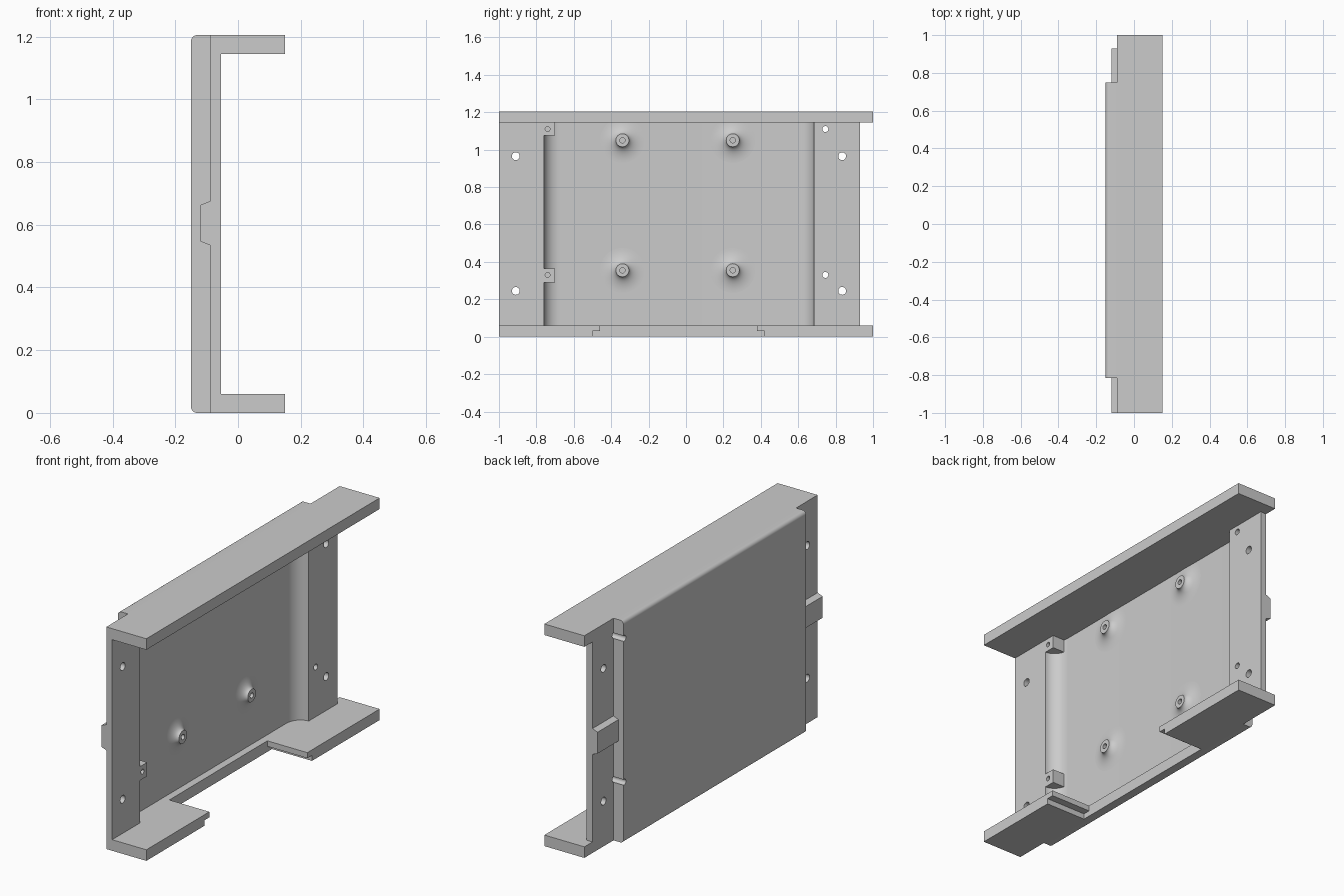
import bpy, bmesh, math
from mathutils import Vector

cube = bpy.data.objects.get("Cube")
if cube:
    bpy.data.objects.remove(cube, do_unlink=True)

grey = bpy.data.materials.new("light_grey")
grey.use_nodes = True
grey.diffuse_color = (0.6, 0.6, 0.6, 1)
grey.node_tree.nodes["Principled BSDF"].inputs["Base Color"].default_value = (0.6, 0.6, 0.6, 1)

HEIGHT, SHEET = 1.205, 0.06          # overall height, flange thickness
BACK, REAR, FACE, FRONT = -0.15, -0.09, -0.055, 0.15   # x levels
FLOOR = -0.13                        # x of the recessed floor


def finish(name, bm):
    bmesh.ops.recalc_face_normals(bm, faces=bm.faces)
    mesh = bpy.data.meshes.new(name)
    bm.to_mesh(mesh)
    bm.free()
    obj = bpy.data.objects.new(name, mesh)
    bpy.context.collection.objects.link(obj)
    mesh.materials.append(grey)
    return obj


def prism(name, points, axis, low, high):
    """Extrude a 2D outline along an axis (the outline uses the other two)."""
    bm = bmesh.new()
    verts = []
    for a, b in points:
        co = [a, b]
        co.insert(axis, low)
        verts.append(bm.verts.new(co))
    face = bm.faces.new(verts)
    ext = bmesh.ops.extrude_face_region(bm, geom=[face])["geom"]
    move = Vector((0, 0, 0))
    move[axis] = high - low
    bmesh.ops.translate(bm, vec=move, verts=[v for v in ext if isinstance(v, bmesh.types.BMVert)])
    return finish(name, bm)


def box(name, xs, ys, zs):
    (x0, x1), (y0, y1) = xs, ys
    return prism(name, [(x0, y0), (x1, y0), (x1, y1), (x0, y1)], 2, *zs)


def rod(name, y, z, radius, x0, x1):
    ring = [(y + radius * math.cos(i * math.tau / 24), z + radius * math.sin(i * math.tau / 24))
            for i in range(24)]
    return prism(name, ring, 0, x0, x1)


def combine(target, other, operation):
    mod = target.modifiers.new("combine", "BOOLEAN")
    mod.operation, mod.solver, mod.object = operation, "EXACT", other
    bpy.context.view_layer.objects.active = target
    bpy.ops.object.modifier_apply(modifier=mod.name)
    bpy.data.objects.remove(other, do_unlink=True)


def arc(cx, cy, rx, ry, start, end, steps=12):
    return [(cx + rx * math.cos(math.radians(start + (end - start) * i / steps)),
             cy + ry * math.sin(math.radians(start + (end - start) * i / steps)))
            for i in range(steps + 1)]


def smooth(obj):
    bpy.ops.object.select_all(action="DESELECT")
    obj.select_set(True)
    bpy.context.view_layer.objects.active = obj
    bpy.ops.object.shade_smooth_by_angle(angle=math.radians(30))


# Raised back block with rounded long edges
R = 0.02
outline = [(FACE, 0), (FACE, HEIGHT)]
outline += arc(BACK + R, HEIGHT - R, R, R, 90, 180, 6)
outline += arc(BACK + R, R, R, R, 180, 270, 6)
chassis = prism("chassis", outline, 1, -0.815, 0.75)

# End plates and the two long flanges
combine(chassis, box("plate", (REAR, FACE), (-1, 0.93), (0, HEIGHT)), "UNION")
for z in (0, HEIGHT - SHEET):
    combine(chassis, box("flange", (REAR, FRONT), (-1, 1), (z, z + SHEET)), "UNION")

# Recess with curved ends
depth, run = FACE - FLOOR, 0.085
recess = [(FRONT + 0.1, -0.76)]
recess += arc(FACE, -0.76 + run, depth, run, 270, 180)
recess += arc(FACE, 0.685 - run, depth, run, 180, 90)
recess += [(FRONT + 0.1, 0.685)]
combine(chassis, prism("recess", recess, 2, SHEET, HEIGHT - SHEET), "DIFFERENCE")

# Stepped opening in the bottom flange
for ys, top in (((-0.46, 0.38), 0.1), ((-0.5, 0.42), 0.03)):
    combine(chassis, box("opening", (REAR, FRONT + 0.1), ys, (-0.1, top)), "DIFFERENCE")

# Screw blocks in the recess, each with a blind hole
for zs in ((0.29, 0.365), (1.075, HEIGHT - SHEET)):
    combine(chassis, box("block", (FLOOR - 0.01, FACE), (-0.77, -0.7), zs), "UNION")
for z in (0.33, 1.11):
    combine(chassis, rod("block_hole", -0.74, z, 0.013, -0.11, 0), "DIFFERENCE")
    combine(chassis, rod("edge_hole", 0.745, z, 0.016, -0.2, 0), "DIFFERENCE")

# Mounting holes through the end plates
for y in (-0.91, 0.835):
    for z in (0.245, 0.965):
        combine(chassis, rod("mount_hole", y, z, 0.021, -0.2, 0), "DIFFERENCE")
smooth(chassis)

# Chamfered locating tabs behind the end plates
tab = [(REAR, 0.535), (-0.12, 0.547), (-0.12, 0.663), (REAR, 0.675)]
for name, y0, y1 in (("front_tab", -1, -0.815), ("rear_tab", 0.75, 0.93)):
    prism(name, tab, 1, y0, y1)


# Flared standoffs with blind holes on the recess floor
def standoff(name, y, z):
    bm = bmesh.new()
    tip, flare, rise, hole = 0.035, 0.085, 0.038, 0.014
    profile = [(0, 0.01), (hole, 0.01), (hole, rise)]
    for i in range(12, -1, -1):
        t = math.radians(90 * i / 12)
        profile.append((tip + flare * (1 - math.sin(t)), rise * (1 - math.cos(t))))
    verts = [bm.verts.new((FLOOR + h, y + r, z)) for r, h in profile]
    edges = [bm.edges.new(pair) for pair in zip(verts, verts[1:])]
    bmesh.ops.spin(bm, geom=verts + edges, cent=(FLOOR, y, z), axis=(1, 0, 0),
                   angle=math.tau, steps=32, use_merge=False)
    bmesh.ops.remove_doubles(bm, verts=bm.verts, dist=0.0001)
    obj = finish(name, bm)
    # Open shell: make the tip face outward
    top = max(obj.data.polygons, key=lambda p: p.center.x)
    if top.normal.x < 0:
        obj.data.flip_normals()
    smooth(obj)


for side, y in (("front", -0.34), ("rear", 0.25)):
    for level, z in (("lower", 0.355), ("upper", 1.05)):
        standoff(f"{side}_{level}_standoff", y, z)
